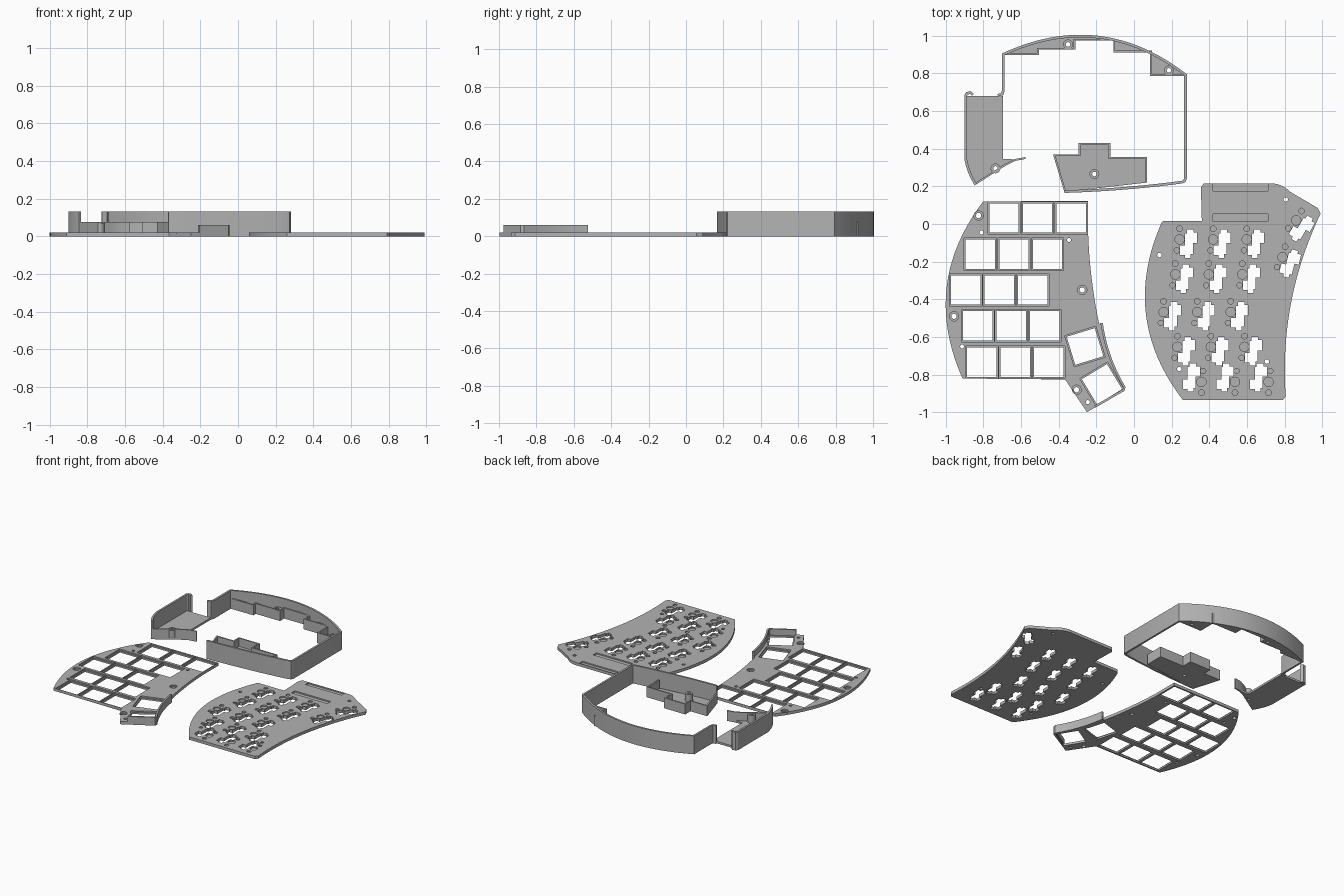
import bpy, bmesh
from math import sin, cos, pi, radians
from mathutils import Vector, Matrix

if "Cube" in bpy.data.objects:
    bpy.data.objects.remove(bpy.data.objects["Cube"])

gray = bpy.data.materials.new("plain gray")
gray.use_nodes = True
COLOUR = (0.45, 0.45, 0.45, 1)
gray.diffuse_color = COLOUR
gray.node_tree.nodes["Principled BSDF"].inputs["Base Color"].default_value = COLOUR
parts = []


def slab(name, outlines, low, high):
    """Extrude flat outlines; outlines inside others become holes."""
    curve = bpy.data.curves.new(name, "CURVE")
    curve.dimensions, curve.fill_mode = "2D", "BOTH"
    curve.extrude = (high - low) / 2
    for points in outlines:
        spline = curve.splines.new("POLY")
        spline.points.add(len(points) - 1)
        for slot, p in zip(spline.points, points):
            slot.co = (p[0], p[1], 0, 1)
        spline.use_cyclic_u, spline.use_smooth = True, False
    temp = bpy.data.objects.new(name + "_curve", curve)
    bpy.context.collection.objects.link(temp)
    graph = bpy.context.evaluated_depsgraph_get()
    mesh = bpy.data.meshes.new_from_object(temp.evaluated_get(graph))
    bpy.data.objects.remove(temp)
    mesh.transform(Matrix.Translation((0, 0, (low + high) / 2)))
    bm = bmesh.new()
    bm.from_mesh(mesh)
    bmesh.ops.remove_doubles(bm, verts=bm.verts, dist=0.0002)
    bmesh.ops.recalc_face_normals(bm, faces=bm.faces)
    bm.to_mesh(mesh)
    bm.free()
    mesh.materials.clear()
    mesh.materials.append(gray)
    obj = bpy.data.objects.new(name, mesh)
    bpy.context.collection.objects.link(obj)
    parts.append(obj)


def bow(a, b, bulge, n=20):
    """Points from a to b, bulging to the left of travel."""
    a, b = Vector(a), Vector(b)
    d = (b - a).normalized()
    side = Vector((-d.y, d.x)) * bulge
    return [a.lerp(b, i / n) + side * 4 * (i / n) * (1 - i / n) for i in range(n + 1)]


def circle(x, y, r, n=20):
    return [(x + r * cos(2 * pi * i / n), y + r * sin(2 * pi * i / n)) for i in range(n)]


def box(x, y, w, h, turn=0):
    return place([(-w/2, -h/2), (w/2, -h/2), (w/2, h/2), (-w/2, h/2)], x, y, turn)


def place(points, x, y, turn=0, flip=1):
    c, s = cos(radians(turn)), sin(radians(turn))
    return [(x + flip * px * c - py * s, y + flip * px * s + py * c) for px, py in points]


def ribbon(path, t=0.014):
    """Closed outline of a wall lying on the right of the path."""
    path = [Vector(p) for p in path]
    inner = []
    for i, p in enumerate(path):
        d0 = (p - path[i - 1]).normalized() if i else (path[1] - p).normalized()
        d1 = (path[i + 1] - p).normalized() if i < len(path) - 1 else d0
        n0, n1 = Vector((d0.y, -d0.x)), Vector((d1.y, -d1.x))
        inner.append(p + (n0 + n1) * t / (1 + n0.dot(n1)))
    return path + inner[::-1]


WALL, LOW, FLOOR, PLATE, STEP = 0.133, 0.075, 0.015, 0.021, 0.012

# Case: tall outer wall
arc = bow((-0.70, 0.905), (0.28, 0.795), 0.15, 32)
front_edge = bow((0.255, 0.215), (-0.37, 0.165), 0.008, 10)
main_wall = [(-0.725, 0.69), (-0.705, 0.695), (-0.70, 0.71)] + arc
main_wall += [(0.28, 0.24), (0.273, 0.222)] + front_edge
slab("case_wall", [ribbon(main_wall)], 0, WALL)

# Case: back ledge with its low inner wall
ledge = [(0.27, 0.785), (0.085, 0.785), (0.085, 0.91), (-0.11, 0.91), (-0.11, 0.973),
         (-0.31, 0.973), (-0.31, 0.925), (-0.505, 0.925), (-0.505, 0.897), (-0.69, 0.897)]
back_boss = [(-0.35, 0.953), (0.185, 0.815)]
slab("back_ledge_floor", [ledge + [p - Vector((0, 0.005)) for p in arc]]
     + [circle(x, y, 0.012) for x, y in back_boss], 0, FLOOR)
slab("back_ledge_wall", [ribbon(ledge, 0.01)], 0, LOW)

# Case: front pocket
pocket = [(-0.37, 0.17), (-0.43, 0.37), (-0.295, 0.37), (-0.295, 0.43), (-0.125, 0.43),
          (-0.125, 0.355), (0.07, 0.355), (0.07, 0.22)]
slab("front_pocket_floor", [pocket, circle(-0.21, 0.265, 0.012)], 0, FLOOR)
slab("front_pocket_wall", [ribbon(pocket, 0.01)], 0, LOW)

# Case: side tray
tray_front = [(-0.575, 0.345), (-0.63, 0.335), (-0.68, 0.31), (-0.845, 0.205)]
tray_side = bow((-0.845, 0.205), (-0.90, 0.345), 0.008, 8)
hook = [(-0.90, 0.685), (-0.89, 0.70), (-0.865, 0.705), (-0.85, 0.69)]
slab("tray_floor", [tray_front[1:] + tray_side[1:]
     + [(-0.90, 0.68), (-0.695, 0.68), (-0.695, 0.345), (-0.63, 0.343)],
     circle(-0.735, 0.295, 0.012)], 0, FLOOR)
slab("tray_front_wall", [ribbon(tray_front, 0.01)], 0, LOW)
slab("tray_side_wall", [ribbon(tray_side + hook)], 0, WALL)

# Screw bosses
for x, y in back_boss + [(-0.21, 0.265), (-0.735, 0.295)]:
    slab("screw_boss", [circle(x, y, 0.026), circle(x, y, 0.012)], FLOOR, LOW - 0.005)

# Key plate: stepped square openings
PITCH = 0.178
outline = bow((-0.91, -0.82), (-0.80, 0.12), 0.14)
outline += [(-0.243, 0.122)] + bow((-0.243, -0.06), (-0.185, -0.53), -0.01, 10)
outline += [(-0.165, -0.525)] + bow((-0.16, -0.56), (-0.045, -0.865), -0.015, 8)
outline += [(-0.05, -0.885), (-0.25, -0.998), (-0.365, -0.825)]
rows = [(-0.69, 0.032), (-0.815, -0.16), (-0.893, -0.35), (-0.83, -0.54), (-0.808, -0.733)]
keys = [(x + i * PITCH, y, 0) for x, y in rows for i in range(3)]
keys += [(-0.26, -0.65, 17), (-0.17, -0.85, 31)]
screws = [(-0.825, 0.045), (-0.955, -0.49), (-0.275, -0.35), (-0.305, -0.88)]
pins = [circle(x, y, 0.011, 12) for x, y in
        [(-0.81, -0.045), (-0.345, -0.085), (-0.912, -0.65), (-0.245, -0.945)]]
slab("key_plate_base", [outline] + pins + [box(x, y, 0.156, 0.156, a) for x, y, a in keys]
     + [circle(x, y, 0.014) for x, y in screws], 0, STEP)
slab("key_plate_top", [outline] + pins + [box(x, y, 0.172, 0.172, a) for x, y, a in keys]
     + [circle(x, y, 0.025) for x, y in screws], STEP, PLATE)
thumb_edge = [(-0.178, -0.525), (-0.165, -0.525)]
thumb_edge += bow((-0.16, -0.56), (-0.045, -0.865), -0.015, 8) + [(-0.05, -0.885), (-0.205, -0.975)]
slab("thumb_wall", [ribbon(thumb_edge, 0.012)], PLATE, 0.06)

# Base plate: socket cutouts with shallow round recesses
outline = bow((0.26, -0.935), (0.145, 0.005), 0.14) + [(0.155, 0.015), (0.36, 0.015)]
outline += [(0.355, 0.195), (0.37, 0.215)] + bow((0.71, 0.215), (0.83, 0.17), 0.015, 8)
outline += [(0.975, 0.085)] + bow((0.99, 0.055), (0.805, -0.915), -0.065) + [(0.79, -0.935)]
socket = [(-0.01, 0.07), (0.025, 0.07), (0.025, 0.055), (0.045, 0.055), (0.045, 0.0),
          (0.022, 0.0), (0.022, -0.06), (0.01, -0.06), (0.01, -0.08), (-0.02, -0.08),
          (-0.02, -0.065), (-0.045, -0.065), (-0.045, -0.015), (-0.02, -0.015), (-0.02, 0.05),
          (-0.01, 0.05)]
rows = [(0.29, -0.1), (0.267, -0.285), (0.205, -0.485), (0.278, -0.67), (0.305, -0.81)]
sockets = [(x + i * PITCH, y, 0) for x, y in rows for i in range(3)]
sockets += [(0.893, -0.02, -30), (0.83, -0.205, -14)]
holes, recesses = [], []
for x, y, a in sockets:
    last = y < -0.8
    holes.append(place(socket, x, y, a))
    dots = [(-0.048, 0.018, 0.025), (-0.048, 0.075, 0.015), (-0.063, -0.04, 0.014)]
    if last:
        dots = [(0.053, -0.028, 0.025), (0.053, -0.085, 0.015), (0.062, 0.03, 0.014)]
    for dx, dy, r in dots:
        (cx, cy), = place([(dx, dy)], x, y, a)
        recesses.append(circle(cx, cy, r))
pins = [circle(x, y, 0.012, 12) for x, y in
        [(0.135, -0.165), (0.805, 0.13), (0.705, -0.73), (0.24, -0.77)]]
slots = [box(0.565, 0.033, 0.29, 0.04), box(0.565, 0.193, 0.29, 0.036)]
slab("base_plate_bottom", [outline] + holes + pins, 0, STEP)
slab("base_plate_top", [outline] + holes + pins + recesses + slots, STEP, PLATE)

# Shading
bpy.ops.object.select_all(action="DESELECT")
for obj in parts:
    obj.select_set(True)
bpy.context.view_layer.objects.active = parts[0]
bpy.ops.object.shade_smooth_by_angle(angle=radians(30))
